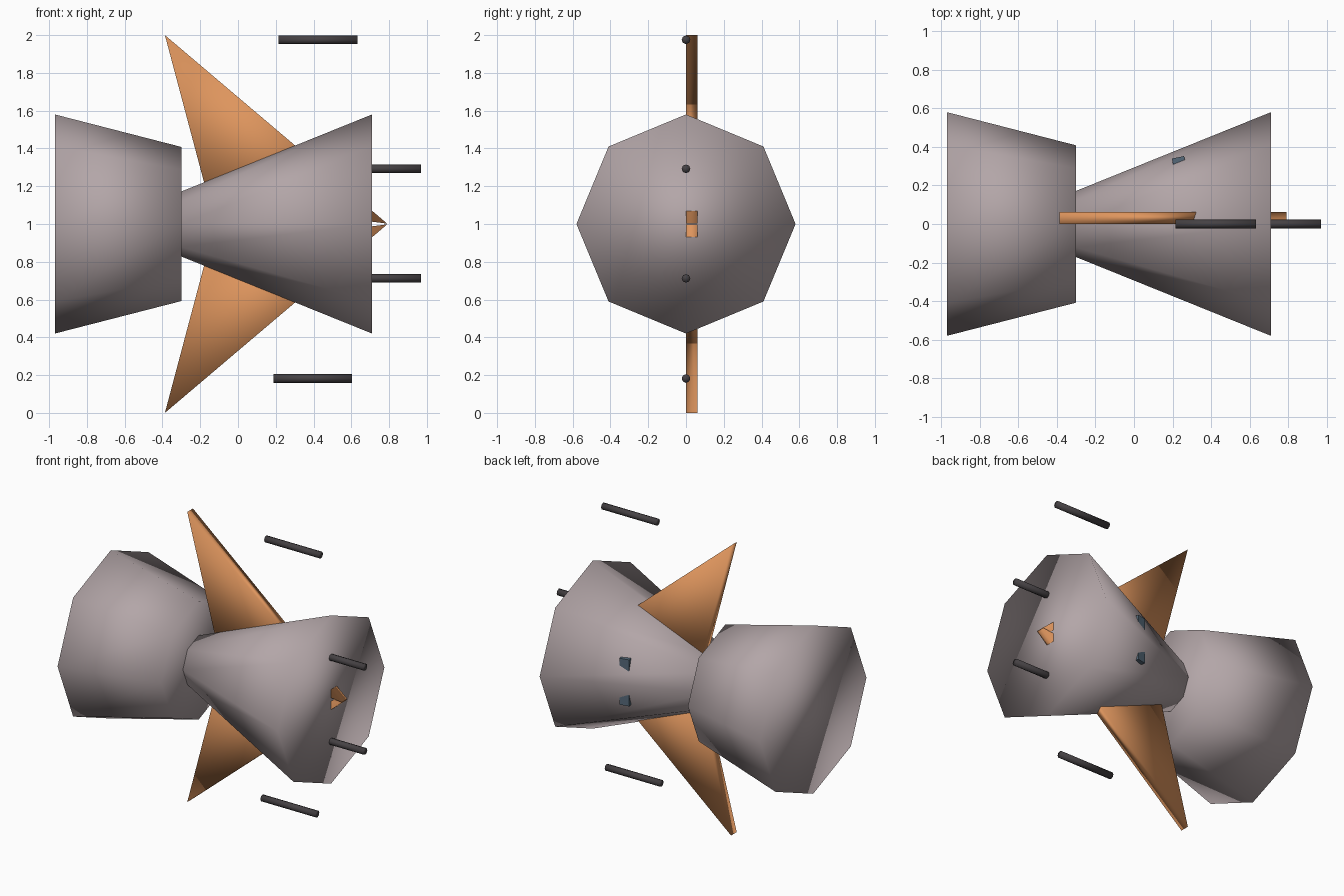
import bpy, bmesh
from math import pi
from mathutils import Matrix

if "Cube" in bpy.data.objects:
    bpy.data.objects.remove(bpy.data.objects["Cube"])


def material(name, rgb):
    m = bpy.data.materials.new(name)
    m.diffuse_color = (*rgb, 1)
    m.use_nodes = True
    m.node_tree.nodes["Principled BSDF"].inputs["Base Color"].default_value = m.diffuse_color
    return m


HULL = material("hull_paint", (0.45, 0.38, 0.39))
ORANGE = material("wing_paint", (0.73, 0.30, 0.11))
DARK = material("dark_metal", (0.06, 0.053, 0.057))
GLASS = material("glass", (0.09, 0.14, 0.19))


def finish(bm, name, mat, smooth=True):
    bmesh.ops.recalc_face_normals(bm, faces=bm.faces[:])
    for f in bm.faces:
        f.smooth = smooth
    me = bpy.data.meshes.new(name)
    bm.to_mesh(me)
    bm.free()
    me.materials.append(mat)
    ob = bpy.data.objects.new(name, me)
    bpy.context.collection.objects.link(ob)
    return ob


def tube_x(name, x0, x1, r0, r1, z, mat, sides=8):
    """Capped frustum lying along x."""
    bm = bmesh.new()
    place = Matrix.Translation(((x0 + x1) / 2, 0, z)) @ Matrix.Rotation(pi / 2, 4, 'Y')
    bmesh.ops.create_cone(bm, cap_ends=True, segments=sides, radius1=r0, radius2=r1,
                          depth=x1 - x0, matrix=place)
    return finish(bm, name, mat)


def wing(name, side):
    """Triangular plate, mirrored about z = 1 by side."""
    bm = bmesh.new()
    outline = [(-0.387, 1.0), (0.79, 0.002), (-0.153, 0.12)]
    face = bm.faces.new([bm.verts.new((x, 0, 1 + side * h)) for x, h in outline])
    ext = bmesh.ops.extrude_face_region(bm, geom=[face])
    for v in ext["geom"]:
        if isinstance(v, bmesh.types.BMVert):
            v.co.y += 0.062
    return finish(bm, name, ORANGE)


# Octagonal hull sections
tube_x("rear_hull", -0.97, -0.30, 0.58, 0.408, 1, HULL)
tube_x("front_hull", -0.30, 0.71, 0.172, 0.58, 1, HULL)

# Wings, whose points emerge through the nose
wing("upper_wing", 1)
wing("lower_wing", -1)

# Outer and inner gun barrels
for name, x, z in (("upper_outer_barrel", 0.215, 1.975), ("lower_outer_barrel", 0.187, 0.182),
                   ("upper_inner_barrel", 0.553, 1.292), ("lower_inner_barrel", 0.553, 0.712)):
    tube_x(name, x, x + 0.417, 0.023, 0.023, z, DARK)

# Window block, with its corners showing through the back of the hull
bm = bmesh.new()
bmesh.ops.create_cube(bm, size=1, matrix=Matrix.Translation((0.238, 0.297, 1))
                      @ Matrix.Rotation(0.2, 4, 'Z') @ Matrix.Diagonal((0.065, 0.1, 0.32, 1)))
finish(bm, "window", GLASS, False)
